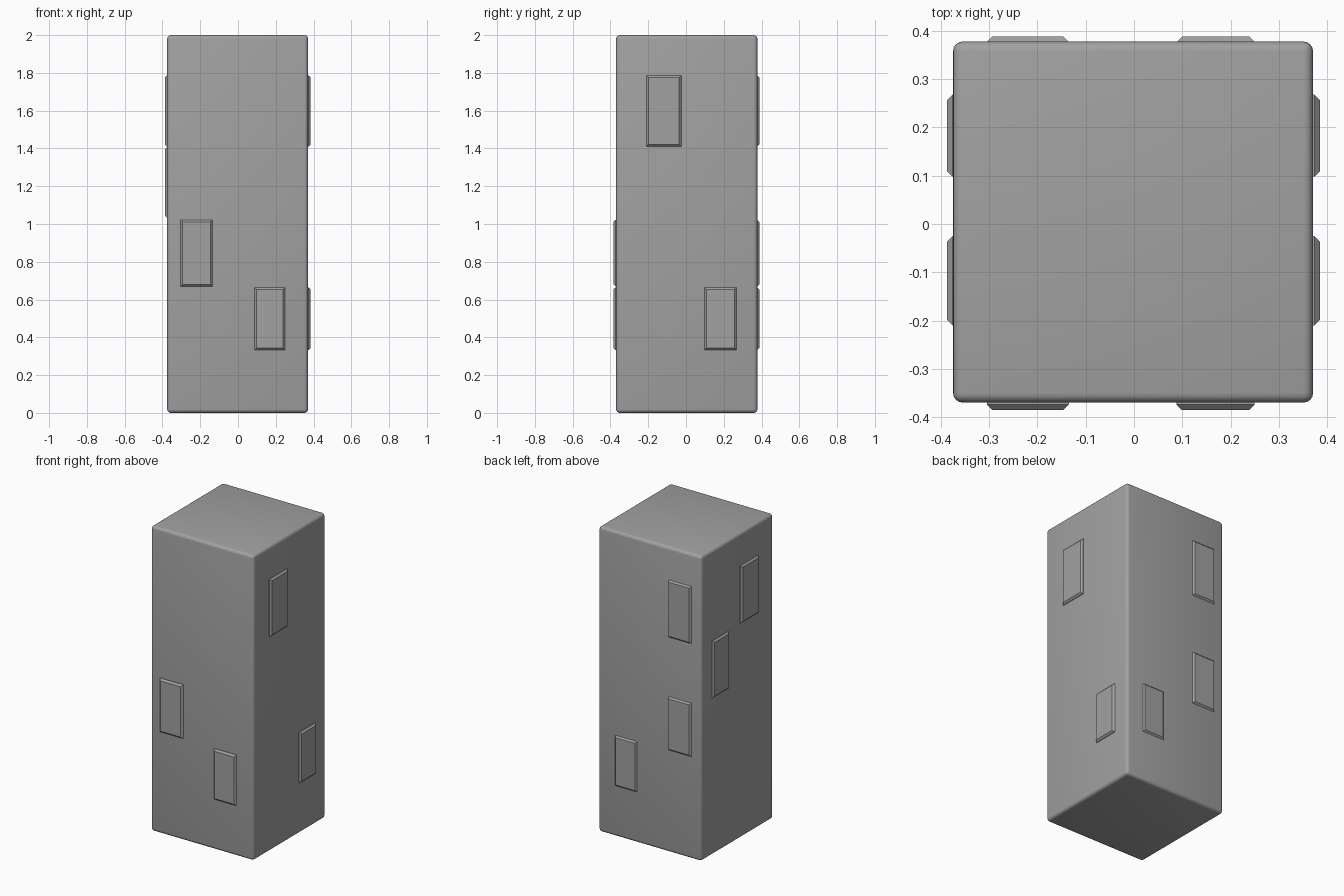
import bpy
import bmesh
from mathutils import Matrix, Vector

cube = bpy.data.objects.get("Cube")
if cube:
    bpy.data.objects.remove(cube, do_unlink=True)

# Single grey finish
grey = bpy.data.materials.new("concrete_grey")
grey.use_nodes = True
COLOUR = (0.36, 0.36, 0.36, 1)
grey.diffuse_color = COLOUR
grey.node_tree.nodes["Principled BSDF"].inputs["Base Color"].default_value = COLOUR


def add_box(name, low, high):
    """Make a box between two corners and return its object and open bmesh."""
    low, high = Vector(low), Vector(high)
    bm = bmesh.new()
    bmesh.ops.create_cube(bm, size=1, matrix=Matrix.LocRotScale(
        (low + high) / 2, None, high - low))
    mesh = bpy.data.meshes.new(name)
    mesh.materials.append(grey)
    obj = bpy.data.objects.new(name, mesh)
    bpy.context.collection.objects.link(obj)
    return obj, bm


# Tower body with softly rounded edges
X_MIN, X_MAX, Y_MIN, Y_MAX = -0.375, 0.371, -0.37, 0.378
body, bm = add_box("tower_body", (X_MIN, Y_MIN, 0), (X_MAX, Y_MAX, 2))
bmesh.ops.bevel(bm, geom=bm.edges[:], offset=0.02, segments=4,
                profile=0.5, affect='EDGES')
bm.to_mesh(body.data)
bm.free()
bpy.context.view_layer.objects.active = body
body.select_set(True)
bpy.ops.object.shade_smooth_by_angle(angle=0.6)
body.select_set(False)

# Floors (bottom, top) and window columns (start, end) along each wall
FLOORS = {"ground": (0.333, 0.665), "second": (0.67, 1.022),
          "third": (1.032, 1.405), "top": (1.41, 1.787)}
X_COLUMNS = {"right": (-0.305, -0.135), "left": (0.088, 0.25)}
Y_COLUMNS = {"front": (-0.21, -0.025), "back": (0.098, 0.268)}

# Each wall: axis, outward sign, wall position, outer position, its windows
WALLS = {
    "front": (1, -1, Y_MIN, -0.385, [("right", "second"), ("left", "ground")]),
    "back": (1, 1, Y_MAX, 0.388, [("right", "top"), ("right", "second"),
                                  ("left", "ground")]),
    "left": (0, 1, X_MAX, 0.385, [("front", "top"), ("back", "ground")]),
    "right": (0, -1, X_MIN, -0.387, [("front", "top"), ("back", "third")]),
}

# Raised window panels with chamfered outer rims
for wall, (axis, sign, base, outer, windows) in WALLS.items():
    columns = Y_COLUMNS if axis == 0 else X_COLUMNS
    span = sorted((base - sign * 0.02, outer))
    for column, floor in windows:
        side, height = columns[column], FLOORS[floor]
        corners = []
        for i in (0, 1):
            xy = (span[i], side[i]) if axis == 0 else (side[i], span[i])
            corners.append((*xy, height[i]))
        panel, bm = add_box(f"{wall}_window_{floor}_{column}", *corners)
        rim = [e for e in bm.edges
               if all(abs(v.co[axis] - outer) < 1e-4 for v in e.verts)]
        bmesh.ops.bevel(bm, geom=rim, offset=0.011, segments=1, affect='EDGES')
        bm.to_mesh(panel.data)
        bm.free()
